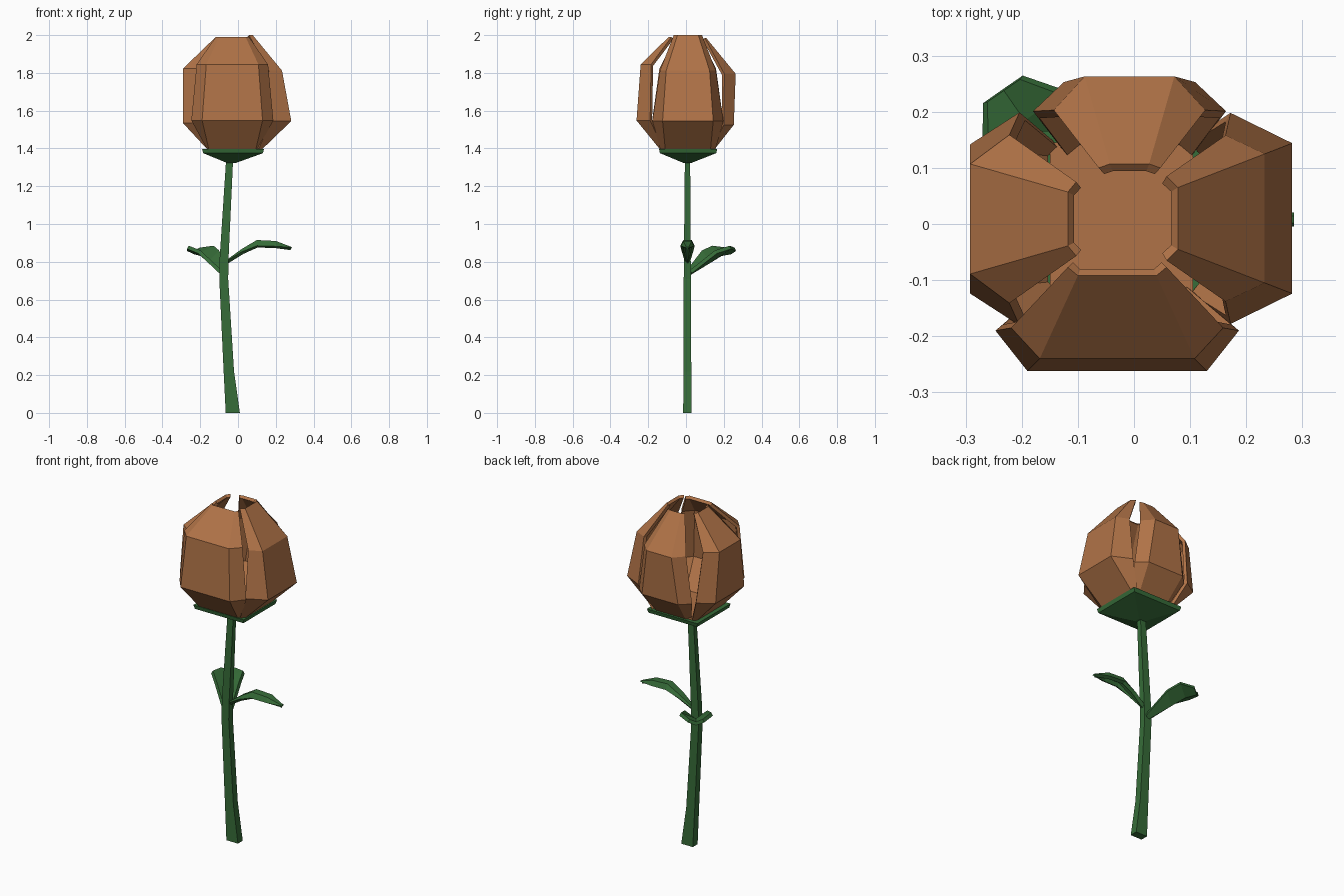
import bpy
from mathutils import Vector

if "Cube" in bpy.data.objects:
    bpy.data.objects.remove(bpy.data.objects["Cube"], do_unlink=True)


def material(name, color):
    m = bpy.data.materials.new(name)
    m.use_nodes = True
    m.diffuse_color = color
    bsdf = m.node_tree.nodes["Principled BSDF"]
    bsdf.inputs["Base Color"].default_value = color
    bsdf.inputs["Roughness"].default_value = 0.9
    return m


brown = material("petal brown", (0.434, 0.171, 0.063, 1))
green = material("leaf green", (0.037, 0.15, 0.04, 1))


def loft(name, rings, mat, closed=False, thickness=0.0):
    """Skin rows of points; closed rows form a capped tube."""
    n = len(rings[0])
    verts = [p for ring in rings for p in ring]
    faces = []
    for r in range(len(rings) - 1):
        for c in range(n if closed else n - 1):
            a, b = r * n + c, r * n + (c + 1) % n
            faces.append((a, b, b + n, a + n))
    if closed:
        faces.append(tuple(reversed(range(n))))
        faces.append(tuple(range(len(verts) - n, len(verts))))
    mesh = bpy.data.meshes.new(name)
    mesh.from_pydata(verts, [], faces)
    mesh.materials.append(mat)
    obj = bpy.data.objects.new(name, mesh)
    bpy.context.collection.objects.link(obj)
    if thickness:
        mod = obj.modifiers.new("thickness", "SOLIDIFY")
        mod.thickness = thickness
        mod.offset = -1
    return obj


def box_ring(x0, x1, y0, y1, z):
    return [(x0, y0, z), (x1, y0, z), (x1, y1, z), (x0, y1, z)]


def petal(name, out, shift, rows):
    """Rows: distance out, height, middle half width, edge half width, edge setback."""
    out = Vector((*out, 0))
    side = Vector((-out.y, out.x, 0))
    rings = []
    for dist, z, mid, edge, back in rows:
        section = ((-edge, dist - back), (-mid, dist), (mid, dist), (edge, dist - back))
        rings.append([out * d + side * (shift + w) + Vector((0, 0, z)) for w, d in section])
    loft(name, rings, brown, thickness=0.018)


def leaf(name, root, direction, rows, columns):
    """Rows: distance, middle height, middle half width, edge half width, edge rise."""
    d = Vector((*direction, 0)).normalized()
    side = Vector((d.y, -d.x, 0))
    rings = []
    for dist, z, mid, edge, rise in rows:
        section = [(-edge, z + rise), (-mid, z), (mid, z), (edge, z + rise)]
        if columns == 3:
            section = [section[0], (0, z), section[3]]
        rings.append([Vector((*root, h)) + d * dist + side * w for w, h in section])
    loft(name, rings, green, thickness=0.02)


# Bent square stem
loft("stem", [
    box_ring(-0.065, 0.01, -0.015, 0.03, 0),
    box_ring(-0.076, -0.021, -0.013, 0.028, 0.22),
    box_ring(-0.099, -0.052, -0.012, 0.026, 0.71),
    box_ring(-0.097, -0.05, -0.011, 0.025, 0.82),
    box_ring(-0.063, -0.026, -0.006, 0.022, 1.34)], green, closed=True)

# Green cup under the flower and the floor inside it
loft("flower_cup", [
    box_ring(-0.055, -0.015, -0.01, 0.025, 1.322),
    box_ring(-0.184, 0.132, -0.138, 0.16, 1.375),
    box_ring(-0.19, 0.138, -0.143, 0.166, 1.398)], green, closed=True)
loft("flower_floor", [
    box_ring(-0.15, 0.105, -0.13, 0.145, 1.396),
    box_ring(-0.15, 0.105, -0.13, 0.145, 1.41)], brown, closed=True)

# Four folded petals
petal("front_petal", (0, -1), -0.03, [
    (0.14, 1.398, 0.125, 0.135, 0.02), (0.262, 1.548, 0.16, 0.217, 0.072),
    (0.24, 1.845, 0.138, 0.189, 0.055), (0.092, 1.99, 0.07, 0.088, 0.015)])
petal("back_petal", (0, 1), 0.008, [
    (0.153, 1.398, 0.095, 0.12, 0.02), (0.253, 1.525, 0.117, 0.172, 0.052),
    (0.263, 1.795, 0.08, 0.135, 0.06), (0.107, 1.985, 0.035, 0.055, 0.007)])
petal("left_petal", (1, 0), 0.01, [
    (0.13, 1.398, 0.12, 0.147, 0.02), (0.282, 1.545, 0.134, 0.188, 0.11),
    (0.233, 1.812, 0.115, 0.148, 0.07), (0.078, 2.0, 0.055, 0.075, 0.02)])
petal("right_petal", (-1, 0), -0.009, [
    (0.165, 1.398, 0.12, 0.14, 0.02), (0.292, 1.535, 0.133, 0.19, 0.088),
    (0.292, 1.822, 0.098, 0.15, 0.07), (0.118, 1.99, 0.048, 0.066, 0.015)])

# Arched leaf and cupped leaf
leaf("arched_leaf", (-0.06, 0.008), (1, 0), [
    (0, 0.81, 0.008, 0.015, -0.005), (0.08, 0.868, 0.018, 0.03, -0.015),
    (0.16, 0.915, 0.022, 0.038, -0.03), (0.26, 0.91, 0.022, 0.034, -0.028),
    (0.345, 0.878, 0.006, 0.012, -0.002)], 4)
leaf("cupped_leaf", (-0.075, 0.012), (-0.57, 0.82), [
    (0, 0.745, 0, 0.014, 0.01), (0.13, 0.81, 0, 0.06, 0.05),
    (0.21, 0.85, 0, 0.08, 0.035), (0.275, 0.86, 0, 0.035, 0.015)], 3)
